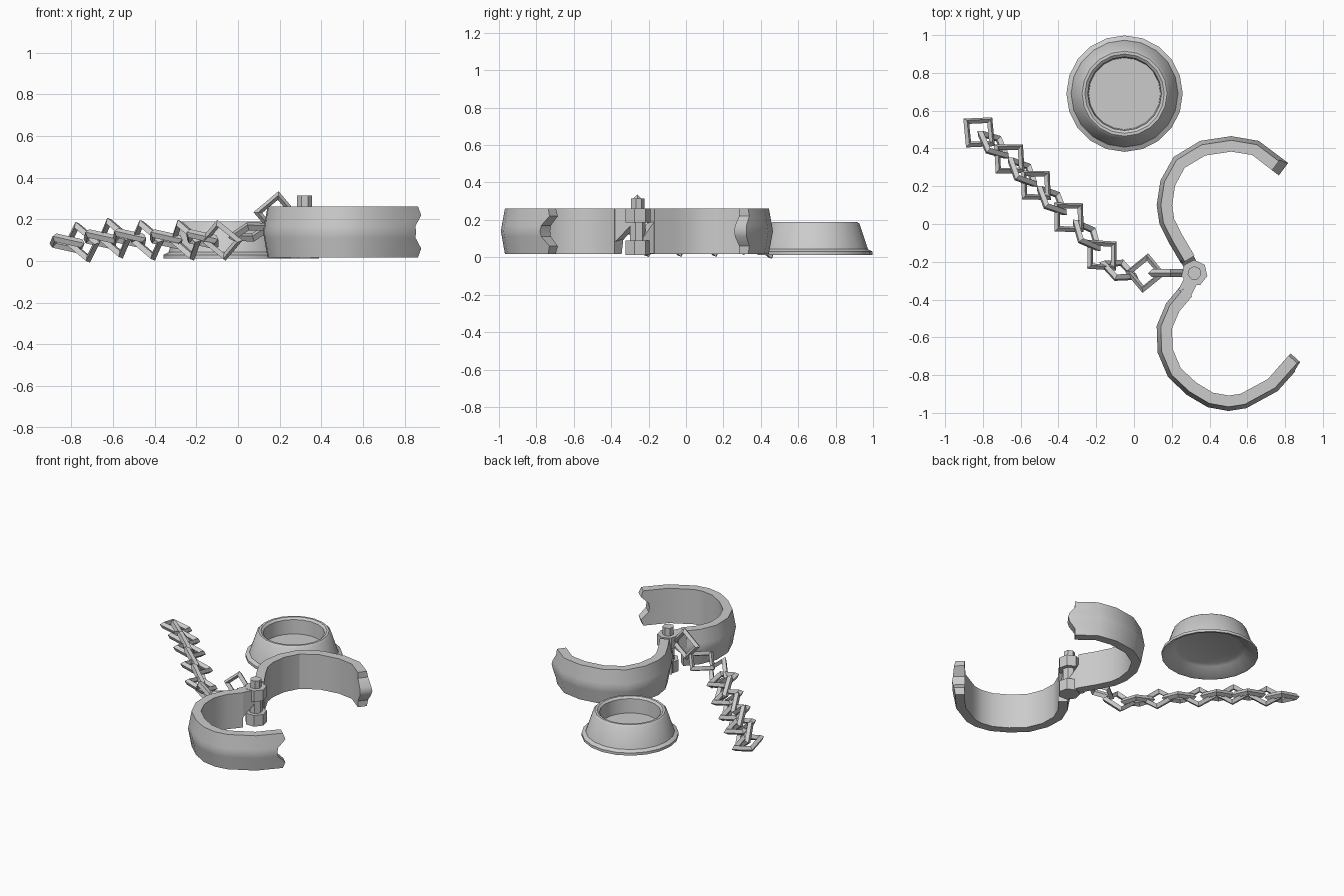
import bpy, bmesh
from math import pi, cos, sin, radians
from mathutils import Vector, Matrix, Euler

if "Cube" in bpy.data.objects:
    bpy.data.objects.remove(bpy.data.objects["Cube"])


def finish(name, bm, smooth=None):
    bmesh.ops.recalc_face_normals(bm, faces=bm.faces)
    me = bpy.data.meshes.new(name)
    bm.to_mesh(me)
    bm.free()
    ob = bpy.data.objects.new(name, me)
    bpy.context.collection.objects.link(ob)
    if smooth:
        bpy.ops.object.select_all(action='DESELECT')
        ob.select_set(True)
        bpy.context.view_layer.objects.active = ob
        bpy.ops.object.shade_smooth_by_angle(angle=radians(smooth))
    return ob


def bridge(bm, a, b):
    n = len(a)
    for i in range(n):
        bm.faces.new((a[i], a[(i + 1) % n], b[(i + 1) % n], b[i]))


def bowl(name, center, profile, sides):
    """Revolved wall; first and last profile rings are capped as the floor."""
    bm = bmesh.new()
    rings = [[bm.verts.new((center[0] + r * cos(2 * pi * i / sides),
                            center[1] + r * sin(2 * pi * i / sides), z))
              for i in range(sides)] for r, z in profile]
    for a, b in zip(rings, rings[1:]):
        bridge(bm, a, b)
    bm.faces.new(rings[0])
    bm.faces.new(rings[-1])
    return finish(name, bm, 35)


ROWS = [-.122, -.08, -.03, 0, .03, .08, .122]
ZC = .14


def cuff(name, path, side, end_shape):
    """Band swept along its outer ridge; side = which way is inward."""
    pts = [Vector(p) for p in path]
    bm = bmesh.new()
    rings = []
    for i, p in enumerate(pts):
        t = (pts[min(i + 1, len(pts) - 1)] - pts[max(i - 1, 0)]).normalized()
        n = Vector((t.y, -t.x)) * side
        ring = []
        for inner in (False, True):
            for z in (reversed(ROWS) if inner else ROWS):
                d = .082 if inner else .022 * abs(z) / .122
                q = p + n * d
                if i == len(pts) - 1:
                    q += t * end_shape[min(abs(k) for k in range(-3, 4)
                                           if abs(ROWS[3 + k] - z) < 1e-6)]
                ring.append(bm.verts.new((q.x, q.y, ZC + z)))
        rings.append(ring)
    for a, b in zip(rings, rings[1:]):
        bridge(bm, a, b)
    # end caps as strips between outer and inner rows
    for r in (rings[0], rings[-1]):
        for k in range(6):
            bm.faces.new((r[k], r[k + 1], r[12 - k], r[13 - k]))
    return finish(name, bm, 30)


def prism(name, sides, radius, z0, z1, xy):
    bm = bmesh.new()
    bmesh.ops.create_cone(bm, cap_ends=True, segments=sides, radius1=radius, radius2=radius,
                          depth=z1 - z0, matrix=Matrix.Translation((*xy, (z0 + z1) / 2)))
    return finish(name, bm)


def lug(name, a, b, width, za, zb):
    """Tapered arm from cuff end a (z range za) to hinge b (z range zb)."""
    a, b = Vector(a), Vector(b)
    t = (b - a).normalized()
    n = Vector((-t.y, t.x)) * width / 2
    bm = bmesh.new()
    rings = []
    for p, (lo, hi) in ((a, za), (b, zb)):
        rings.append([bm.verts.new((*(p + n * s), z))
                      for s, z in ((-1, lo), (1, lo), (1, hi), (-1, hi))])
    bridge(bm, *rings)
    for r in rings:
        bm.faces.new(r)
    return finish(name, bm)


def link(name, loc, yaw, pitch, roll, major=.09, minor=.021):
    """Square chain link, a corner pointing along the chain."""
    m = (Matrix.Translation(loc) @ Matrix.Rotation(yaw, 4, 'Z')
         @ Matrix.Rotation(pitch, 4, 'Y') @ Matrix.Rotation(roll, 4, 'X'))
    bm = bmesh.new()
    rings = []
    for i in range(4):
        a = i * pi / 2
        rings.append([bm.verts.new(m @ Vector(((major + minor * cos(b)) * cos(a),
                                              (major + minor * cos(b)) * sin(a),
                                              minor * sin(b))))
                      for b in (0, pi / 2, pi, 3 * pi / 2)])
    for i in range(4):
        bridge(bm, rings[i], rings[(i + 1) % 4])
    return finish(name, bm)


# Feeding bowl with flared foot
bowl("bowl", (-.05, .69),
     [(.2, .07), (.225, .06), (.295, .012), (.308, .012), (.308, .03), (.283, .043),
      (.238, .178), (.225, .19), (.21, .19), (.195, .178), (.19, .08)], 20)

# Two open cuff halves: one pointed end, one notched end
cuff("cuff_back",
     [(.25, -.21), (.185, -.1), (.135, 0), (.12, .1), (.14, .23), (.21, .355),
      (.35, .44), (.515, .465), (.66, .44), (.80, .335)], 1, [.02, .012, -.025, -.025])
cuff("cuff_front",
     [(.245, -.33), (.17, -.42), (.12, -.54), (.125, -.68), (.18, -.81), (.28, -.905),
      (.39, -.97), (.5, -.99), (.595, -.975), (.76, -.885), (.89, -.74)], -1,
     [-.055, -.05, 0, -.015])

# Hinge: knuckles, pin, nut and arms
H = (.32, -.26)
prism("hinge_knuckle_bottom", 7, .07, .012, .09, H)
prism("hinge_knuckle_top", 7, .07, .185, .262, H)
prism("hinge_pin", 7, .043, .05, .22, H)
prism("hinge_nut", 7, .037, .26, .315, H)
lug("hinge_arm_back", (.28, -.18), H, .075, (.02, .2), (.02, .085))
lug("hinge_arm_front", (.268, -.365), H, .075, (.08, .26), (.19, .26))

# Chain trailing away from the hinge
path = [(.185, -.26, .225), (.06, -.26, .14), (-.08, -.245, .1), (-.17, -.165, .105),
        (-.25, -.06, .1), (-.345, .035, .105), (-.435, .125, .1), (-.52, .205, .11),
        (-.59, .275, .11), (-.66, .345, .105), (-.745, .42, .09), (-.82, .485, .085)]
for i, p in enumerate(path):
    a, b = Vector(path[max(i - 1, 0)]), Vector(path[min(i + 1, len(path) - 1)])
    d = b - a
    yaw = Vector((1, 0)).angle_signed(Vector((d.x, d.y))) * -1
    pitch = radians((-5, 15)[i == 1]) if i < 2 else 0
    roll = radians(90 if i == 0 else (18 if i % 2 else 62))
    link(f"chain_link_{i + 1}", p, yaw, pitch, roll)
